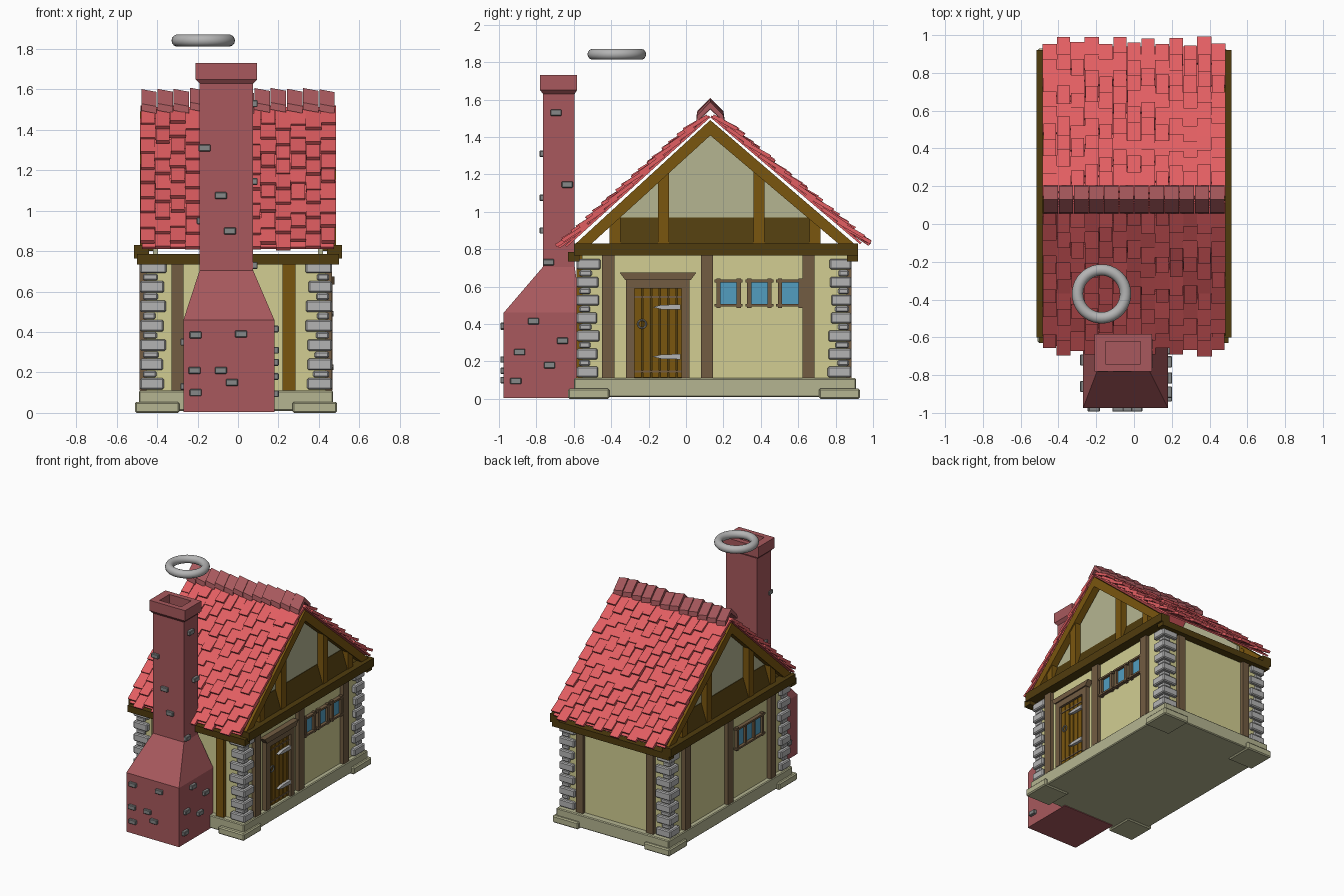
import bpy, bmesh, math, random
from mathutils import Vector

if "Cube" in bpy.data.objects:
    bpy.data.objects.remove(bpy.data.objects["Cube"])

random.seed(4)


def material(name, r, g, b):
    lin = [((c / 255 + 0.055) / 1.055) ** 2.4 for c in (r, g, b)]
    m = bpy.data.materials.new(name)
    m.diffuse_color = (*lin, 1)
    m.use_nodes = True
    m.node_tree.nodes["Principled BSDF"].inputs["Base Color"].default_value = m.diffuse_color
    return m


RED = material("roof red", 226, 94, 98)
BRICK = material("chimney brick", 168, 89, 93)
PLASTER = material("cream plaster", 210, 206, 146)
PALE = material("pale stone", 181, 181, 145)
STONE = material("light grey stone", 180, 180, 180)
GREY = material("dark grey stone", 134, 136, 136)
GLASS = material("window blue", 82, 158, 192)
GOLD = material("golden timber", 122, 86, 15)
BROWN = material("post brown", 114, 92, 66)
DARK = material("dark timber", 80, 60, 14)


def finish(name, bm, mat, bevel=0.0):
    bmesh.ops.recalc_face_normals(bm, faces=bm.faces[:])
    me = bpy.data.meshes.new(name)
    bm.to_mesh(me)
    bm.free()
    me.materials.append(mat)
    ob = bpy.data.objects.new(name, me)
    bpy.context.collection.objects.link(ob)
    if bevel:
        mod = ob.modifiers.new("bevel", 'BEVEL')
        mod.width, mod.segments = bevel, 1
    return ob


def loft(bm, rings, cap=True):
    """Join rings with the same point count into a closed solid."""
    vs = [[bm.verts.new(p) for p in ring] for ring in rings]
    n = len(vs[0])
    for a, b in zip(vs, vs[1:]):
        for i in range(n):
            bm.faces.new((a[i], a[(i + 1) % n], b[(i + 1) % n], b[i]))
    if cap:
        bm.faces.new(vs[0])
        bm.faces.new(vs[-1])


def rect(x0, x1, y0, y1, z):
    return [(x0, y0, z), (x1, y0, z), (x1, y1, z), (x0, y1, z)]


def boxes(name, items, mat, bevel=0.0):
    bm = bmesh.new()
    for x0, x1, y0, y1, z0, z1 in items:
        loft(bm, [rect(x0, x1, y0, y1, z0), rect(x0, x1, y0, y1, z1)])
    return finish(name, bm, mat, bevel)


def prisms(name, profiles, x0, x1, mat):
    bm = bmesh.new()
    for pts in profiles:
        loft(bm, [[(x, y, z) for y, z in pts] for x in (x0, x1)])
    return finish(name, bm, mat)


# Foundation and walls
boxes("foundation", [(-0.49, 0.47, -0.6, 0.91, 0.01, 0.11)], PALE, 0.006)
boxes("corner_slabs", [(x, x + 0.22, y, y + 0.22, 0, 0.055)
                       for x in (-0.51, 0.27) for y in (-0.63, 0.71)], PALE, 0.008)
boxes("walls", [(-0.455, 0.435, -0.555, 0.86, 0.1, 0.775)], PLASTER)

# Corner stones, alternating large and small
stones = []
for sx, cx in ((1, -0.485), (-1, 0.465)):
    for sy, cy in ((1, -0.585), (-1, 0.885)):
        z = 0.115
        for i in range(13):
            big = i % 2 == 0
            h = 0.06 if big else 0.036
            a = (0.125 if big else 0.085) + random.uniform(-0.012, 0.008)
            b = (0.12 if big else 0.08) + random.uniform(-0.012, 0.008)
            o = 0.0 if big else 0.014
            xs = sorted((cx + sx * o, cx + sx * a))
            ys = sorted((cy + sy * o, cy + sy * b))
            stones.append((*xs, *ys, z, z + h - 0.003))
            z += h
boxes("corner_stones", stones, STONE, 0.007)

# Timber posts
boxes("right_posts", [(0.42, 0.465, y - 0.033, y + 0.033, 0.11, 0.77)
                      for y in (-0.415, 0.112, 0.655)], BROWN)
boxes("left_posts", [(-0.487, -0.44, y - 0.033, y + 0.033, 0.11, 0.77)
                     for y in (-0.37, 0.15, 0.67)], BROWN)
boxes("back_posts", [(x - 0.03, x + 0.03, 0.84, 0.885, 0.11, 0.77) for x in (-0.31, 0.29)], BROWN)
boxes("front_left_post", [(-0.33, -0.27, -0.585, -0.54, 0.11, 0.77)], BROWN)
boxes("front_right_post", [(0.22, 0.285, -0.585, -0.54, 0.11, 0.77)], GOLD)
boxes("eave_beams", [(-0.5, 0.5, y, y + 0.06, 0.735, 0.785) for y in (-0.63, 0.86)], DARK)

# Gable ends
APEX_Y, APEX_Z = 0.13, 1.49


def roof_line(y):
    return APEX_Z - (0.904 * (APEX_Y - y) if y < APEX_Y else 0.846 * (y - APEX_Y))


T = 0.082
for s, side in ((1, "right"), (-1, "left")):
    prisms(side + "_gable_beam", [[(-0.6, 0.765), (0.92, 0.765), (0.92, 0.83), (-0.6, 0.83)]],
           s * 0.44, s * 0.515, DARK)
    rafters = [[(ye, roof_line(ye) - 0.01), (APEX_Y, APEX_Z), (APEX_Y, APEX_Z - T), (yi, 0.825)]
               for ye, yi in ((-0.6, -0.51), (0.91, 0.82))]
    uprights = [[(y - 0.03, 0.82), (y + 0.03, 0.82), (y + 0.03, roof_line(y + 0.03) - 0.03),
                 (y - 0.03, roof_line(y - 0.03) - 0.03)] for y in (-0.38, -0.12, 0.39, 0.69)]
    prisms(side + "_rafters", rafters, s * 0.43, s * 0.485, GOLD)
    prisms(side + "_gable_uprights", uprights, s * 0.425, s * 0.475, GOLD)
    panel = [(y, roof_line(y) - 0.02) for y in (-0.37, APEX_Y, 0.68)]
    prisms(side + "_gable_panel", [[(-0.37, 0.78)] + panel + [(0.68, 0.78)]],
           s * 0.395, s * 0.42, PALE)
    # sloping dark board at the foot of the gable
    bm = bmesh.new()
    loft(bm, [[(s * 0.41, y, 0.80), (s * 0.47, y, 0.80), (s * 0.47, y, 0.83), (s * 0.424, y, 0.97),
               (s * 0.41, y, 0.97)] for y in (-0.36, 0.67)])
    finish(side + "_gable_board", bm, DARK)

# Roof sheets and staggered tiles
RIDGE = Vector((0, 0.13, 1.505))
for side, dy, dz, smax in (("front", -0.79, -0.714, 1.075), ("back", 0.85, -0.72, 1.09)):
    d = Vector((0, dy, dz)).normalized()
    n = Vector((0, -d.z if d.y > 0 else d.z, abs(d.y)))
    length = smax - 0.04

    def piece(bm, x0, x1, s0, s1, h0, h1, t):
        loft(bm, [[Vector((x, 0, 0)) + RIDGE + d * s + n * h
                   for s, h in ((s0, h0), (s1, h1), (s1, h1 + t), (s0, h0 + t))] for x in (x0, x1)])

    bm = bmesh.new()
    piece(bm, -0.475, 0.475, 0, length, 0.0, 0.0, 0.012)
    finish(side + "_roof_sheet", bm, RED)
    bm = bmesh.new()
    pitch = (smax - 0.2) / 8
    for c in range(13):
        x = (c - 6) * 0.0745
        for r in range(9):
            s0 = r * pitch + (0.04 if c % 2 else 0.0) + random.uniform(-0.015, 0)
            w = 0.037 + random.uniform(-0.004, 0.003)
            piece(bm, max(-0.485, x - w), min(0.485, x + w), max(s0, 0.005), s0 + 0.16,
                  0.004, 0.026 + random.uniform(-0.008, 0.01), 0.02)
    finish(side + "_roof_tiles", bm, RED)

# Ridge caps
bm = bmesh.new()
for i in range(12):
    x0 = -0.478 + i * 0.08
    up = random.uniform(-0.008, 0.006)
    prof = [(0.055, 1.49), (0.13, 1.56), (0.205, 1.49), (0.2, 1.525), (0.13, 1.597), (0.06, 1.525)]
    loft(bm, [[(x, y, z + up + tilt) for y, z in prof]
              for x, tilt in ((x0, 0.008), (x0 + 0.076, -0.006))])
finish("ridge_caps", bm, BRICK)

# Chimney body with a hollow flared top
bm = bmesh.new()
loft(bm, [rect(-0.27, 0.18, -0.975, -0.56, 0.005), rect(-0.27, 0.18, -0.975, -0.56, 0.46),
          rect(-0.19, 0.075, -0.765, -0.595, 0.705), rect(-0.19, 0.075, -0.765, -0.595, 1.63),
          rect(-0.21, 0.095, -0.78, -0.583, 1.65), rect(-0.21, 0.095, -0.78, -0.583, 1.73),
          rect(-0.15, 0.035, -0.74, -0.622, 1.73), rect(-0.15, 0.035, -0.74, -0.622, 1.55)])
finish("chimney", bm, BRICK)

# Loose stones set into the chimney: front (x, z), sides (y, z)
bits = []
for x, z in ((-0.21, 0.385), (0.015, 0.39), (-0.215, 0.21), (-0.085, 0.21), (-0.03, 0.15),
             (-0.21, 0.1), (-0.04, 0.9), (-0.085, 1.075), (-0.165, 1.31)):
    y = -0.975 if z < 0.46 else -0.765
    bits.append((x - 0.03, x + 0.03, y - 0.018, y + 0.03, z - 0.017, z + 0.017))
for y, z in ((-0.815, 0.415), (-0.89, 0.25), (-0.66, 0.31), (-0.91, 0.095), (-0.73, 0.18),
             (-0.735, 0.73), (-0.635, 1.145), (-0.695, 1.53)):
    x = 0.18 if z < 0.46 else 0.075
    bits.append((x - 0.03, x + 0.022, y - 0.03, y + 0.03, z - 0.017, z + 0.017))
for y, z in ((-0.72, 0.35), (-0.86, 0.13), (-0.68, 0.95)):
    x = -0.27 if z < 0.46 else -0.19
    bits.append((x - 0.015, x + 0.03, y - 0.03, y + 0.03, z - 0.017, z + 0.017))
boxes("chimney_stones", bits, GREY, 0.004)

# Door, frame, lintel and fittings
boxes("door_backing", [(0.43, 0.441, -0.28, 0.0, 0.11, 0.6)], DARK)
boxes("door_planks", [(0.43, 0.45, -0.275 + i * 0.046, -0.237 + i * 0.046, 0.115, 0.59)
                      for i in range(6)], GOLD)
boxes("door_frame", [(0.42, 0.468, -0.32, -0.275, 0.11, 0.65), (0.42, 0.468, -0.025, 0.02, 0.11, 0.65),
                     (0.42, 0.468, -0.32, 0.02, 0.59, 0.65)], BROWN)
prisms("door_lintel", [[(-0.325, 0.635), (0.025, 0.635), (0.055, 0.675), (-0.355, 0.675)]],
       0.42, 0.478, BROWN)
boxes("door_rails", [(0.44, 0.454, -0.275, -0.02, z, z + 0.01) for z in (0.14, 0.54)], BROWN)
prisms("door_hinges", [[(-0.18, z), (-0.13, z + 0.012), (-0.03, z + 0.014), (-0.03, z - 0.014),
                        (-0.13, z - 0.012)] for z in (0.49, 0.225)], 0.445, 0.472, STONE)
bpy.ops.mesh.primitive_torus_add(location=(0.455, -0.235, 0.4), rotation=(0, math.pi / 2, 0),
                                 major_radius=0.022, minor_radius=0.005,
                                 major_segments=12, minor_segments=6)
bpy.context.object.name = "door_handle"
bpy.context.object.data.materials.append(GREY)


# Windows
def window(name, wall, out, y0, y1, z0, z1, bars=()):
    def layer(depth, *r):
        return (*sorted((wall - out * 0.01, wall + out * depth)), *r)
    boxes(name + "_glass", [layer(0.006, y0, y1, z0, z1)], GLASS)
    frame = [layer(0.024, y, y + 0.022, z0 - 0.015, z1 + 0.012) for y in (y0 - 0.008, y1 - 0.014)]
    frame += [layer(0.028, y0 - 0.018, y1 + 0.018, z - 0.007, z + 0.007) for z in (z0, z1)]
    frame += [layer(0.02, y - 0.009, y + 0.009, z0, z1) for y in bars]
    boxes(name + "_frame", frame, BROWN)


for i, y in enumerate((0.17, 0.335, 0.5)):
    window(f"right_window_{i + 1}", 0.435, 1, y, y + 0.115, 0.5, 0.63)
window("left_window", -0.455, -1, -0.26, 0.05, 0.49, 0.64, (-0.157, -0.053))

# Smoke ring
bpy.ops.mesh.primitive_torus_add(location=(-0.172, -0.37, 1.842), major_radius=0.127,
                                 minor_radius=0.03, major_segments=40, minor_segments=14)
ring = bpy.context.object
ring.name = "smoke_ring"
ring.data.materials.append(STONE)
bpy.ops.object.shade_smooth()
